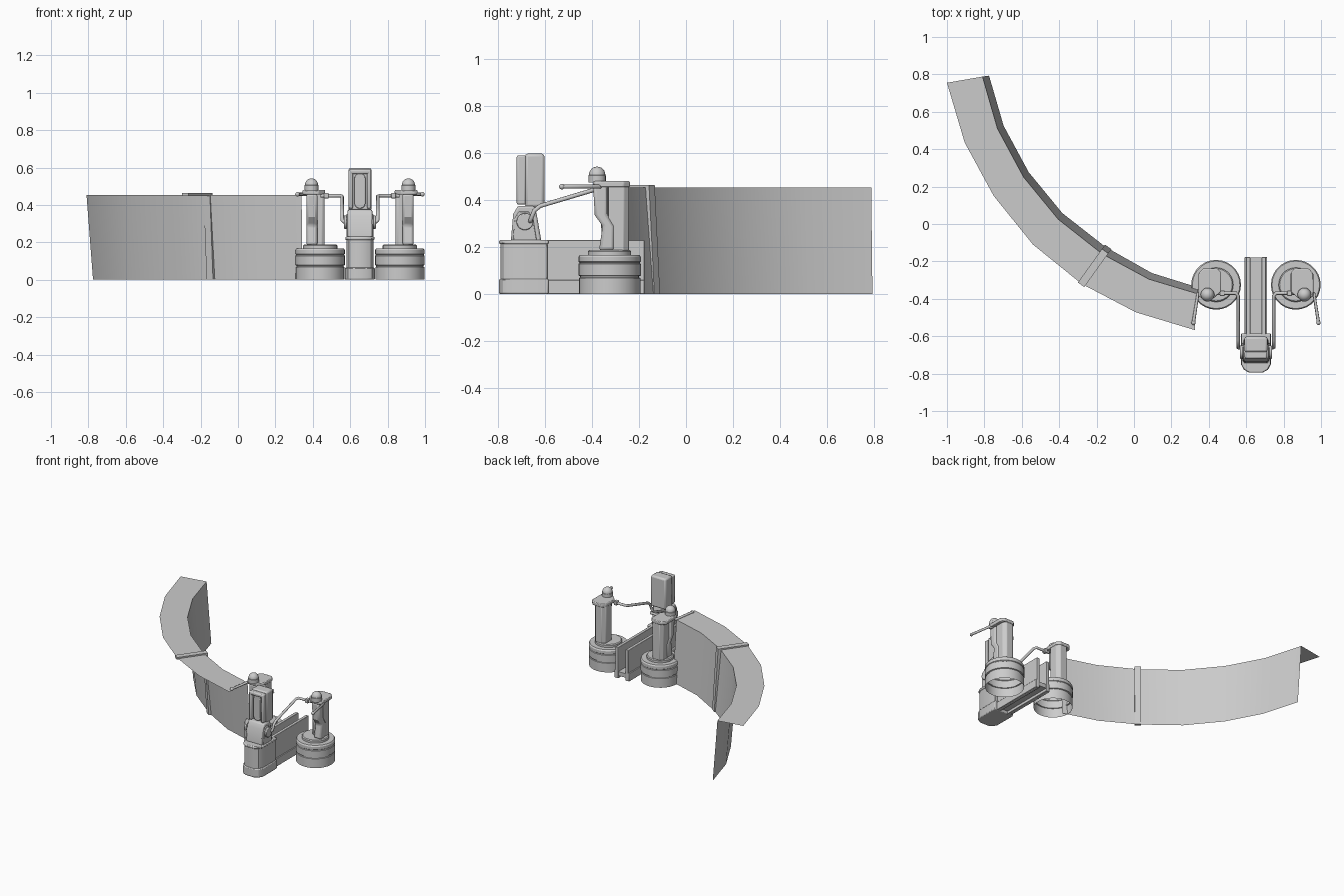
import bpy, bmesh, math
from mathutils import Vector

if "Cube" in bpy.data.objects:
    bpy.data.objects.remove(bpy.data.objects["Cube"])

X0 = 0.652                                   # mirror plane of the machine


def make(name, verts, faces, bevel=0.0, seg=2):
    me = bpy.data.meshes.new(name)
    me.from_pydata([tuple(v) for v in verts], [], faces)
    bm = bmesh.new()
    bm.from_mesh(me)
    bmesh.ops.recalc_face_normals(bm, faces=bm.faces)
    bm.to_mesh(me)
    bm.free()
    ob = bpy.data.objects.new(name, me)
    bpy.context.collection.objects.link(ob)
    if bevel:
        m = ob.modifiers.new("bevel", 'BEVEL')
        m.width, m.segments, m.limit_method = bevel, seg, 'ANGLE'
        m.angle_limit = math.radians(40)
    bpy.ops.object.select_all(action='DESELECT')
    bpy.context.view_layer.objects.active = ob
    ob.select_set(True)
    bpy.ops.object.shade_smooth_by_angle(angle=math.radians(30))
    return ob


def prism(name, pts, a, b, axis='z', bevel=0.0):
    """Extrude a polygon from a to b: 'z' takes (x, y), 'x' takes (y, z), 'y' takes (x, z)."""
    put = {'z': lambda p, t: (p[0], p[1], t),
           'x': lambda p, t: (t, p[0], p[1]),
           'y': lambda p, t: (p[0], t, p[1])}[axis]
    n = len(pts)
    verts = [put(p, t) for t in (a, b) for p in pts]
    faces = [tuple(range(n)), tuple(range(n, 2 * n))]
    faces += [(i, (i + 1) % n, n + (i + 1) % n, n + i) for i in range(n)]
    return make(name, verts, faces, bevel)


def box(name, x0, x1, y0, y1, z0, z1, bevel=0.004):
    return prism(name, [(x0, y0), (x1, y0), (x1, y1), (x0, y1)], z0, z1, 'z', bevel)


def lathe(name, cx, cy, prof, n=24):
    """Spin an open (radius, z) profile; radius 0 closes into a cap."""
    verts, faces = [], []
    for r, z in prof:
        for i in range(n):
            a = 2 * math.pi * i / n
            verts.append((cx + r * math.cos(a), cy + r * math.sin(a), z))
    for k in range(len(prof) - 1):
        for i in range(n):
            j = (i + 1) % n
            faces.append((k * n + i, k * n + j, (k + 1) * n + j, (k + 1) * n + i))
    ob = make(name, verts, faces)
    bm = bmesh.new()
    bm.from_mesh(ob.data)
    bmesh.ops.remove_doubles(bm, verts=bm.verts, dist=1e-5)
    bmesh.ops.recalc_face_normals(bm, faces=bm.faces)
    bm.to_mesh(ob.data)
    bm.free()
    return ob


def rod(name, pts, r):
    cu = bpy.data.curves.new(name, 'CURVE')
    cu.dimensions, cu.bevel_depth, cu.bevel_resolution = '3D', r, 2
    cu.use_fill_caps = True
    sp = cu.splines.new('POLY')
    sp.points.add(len(pts) - 1)
    for p, c in zip(sp.points, pts):
        p.co = (*c, 1)
    ob = bpy.data.objects.new(name, cu)
    bpy.context.collection.objects.link(ob)


def disc_x(name, x0, x1, cy, cz, r, n=20):
    prism(name, [(cy + r * math.cos(2 * math.pi * i / n), cz + r * math.sin(2 * math.pi * i / n))
                 for i in range(n)], x0, x1, 'x', 0.004)


# Curved wall sheet with its flat shelf
outer = [(-1, .755), (-.905, .435), (-.75, .15), (-.54, -.11), (-.28, -.32), (.01, -.472), (.325, -.567)]
inner = [(-.81, .788), (-.73, .51), (-.59, .25), (-.405, .025), (-.17, -.16), (.08, -.295), (.34, -.373)]
foot = [(-.775, .793), (-.697, .525), (-.563, .277), (-.383, .058), (-.153, -.122), (.095, -.262), (.345, -.34)]
n = len(outer)
verts = [(x, y, z) for row, z in ((outer, .453), (inner, .453), (foot, 0)) for x, y in row]
make("curved_wall", verts, [(k * n + i, k * n + i + 1, (k + 1) * n + i + 1, (k + 1) * n + i)
                            for k in (0, 1) for i in range(n - 1)])

# Seam strip bent over shelf and wall
o, d, t = Vector((-.283, -.325, 0)), Vector((.58, .81, 0)), Vector((.81, -.58, 0))
prof = [(0, .447), (0, .463), (.222, .463), (.25, 0), (.228, 0), (.2, .447)]
verts = [o + d * u + t * w + Vector((0, 0, z)) for w in (-.021, .021) for u, z in prof]
make("seam_strip", verts, [tuple(range(6)), tuple(range(6, 12))] +
     [(i, (i + 1) % 6, 6 + (i + 1) % 6, 6 + i) for i in range(6)])


# Central plinth: rounded nose block and rear channel
def nose(w, y0, y1, c):
    return [(X0 - w, y1), (X0 - w, y0 + c), (X0 - w + c * .35, y0 + c * .35), (X0 - w + c, y0),
            (X0 + w - c, y0), (X0 + w - c * .35, y0 + c * .35), (X0 + w, y0 + c), (X0 + w, y1)]


prism("nose_base", nose(.08, -.795, -.585, .045), 0, .065, 'z', .006)
prism("nose_block", nose(.073, -.79, -.59, .045), .06, .215, 'z', .004)
prism("nose_cap", nose(.078, -.795, -.585, .045), .212, .23, 'z', .006)
for s, tag in ((-1, "left"), (1, "right")):
    xs = sorted((X0 + s * .03, X0 + s * .053))
    box(f"channel_side_{tag}", *xs, -.6, -.177, 0, .23, .003)
    xs = sorted((X0 + s * .05, X0 + s * .06))
    box(f"channel_skirt_{tag}", *xs, -.6, -.177, 0, .06, .003)
box("channel_floor", X0 - .032, X0 + .032, -.6, -.18, .02, .05, 0)

# Swivel housing, pivot bosses and upper head
prism("swivel_housing", [(-.745, .225), (-.735, .34), (-.715, .375), (-.645, .375), (-.635, .34), (-.615, .225)],
      X0 - .066, X0 + .066, 'x', .008)
for s, tag in ((-1, "left"), (1, "right")):
    side = [(-.735, .228), (-.73, .32), (-.71, .352), (-.67, .352), (-.65, .32), (-.635, .228)]
    xs = sorted((X0 + s * .05, X0 + s * .072))
    prism(f"housing_cheek_{tag}", side, *xs, 'x', .004)
    xs = sorted((X0 + s * .06, X0 + s * .085))
    disc_x(f"pivot_boss_{tag}", *xs, -.685, .308, .036)
box("head_back", X0 - .062, X0 + .062, -.685, -.602, .368, .597, .012)
for s, tag in ((-1, "left"), (1, "right")):
    xs = sorted((X0 + s * .038, X0 + s * .06))
    box(f"head_frame_{tag}", *xs, -.72, -.68, .38, .59, .008)
box("head_frame_top", X0 - .06, X0 + .06, -.72, -.68, .565, .59, .008)
panel = [(X0 + sx * .03 * math.cos(a), zc + .03 * math.sin(a)) for zc, sx, lo in ((.54, 1, 0), (.41, 1, math.pi))
         for a in [lo + math.pi * i / 6 for i in range(7)]]
prism("head_panel", panel, -.71, -.67, 'y', .005)

# Two side stations, mirrored about the plinth
for s, tag in ((1, "left"), (-1, "right")):
    def mx(x):
        return X0 + s * (x - X0)

    def mbox(name, x0, x1, *rest):
        return box(f"{name}_{tag}", *sorted((mx(x0), mx(x1))), *rest)

    # Round drum, open underneath
    lathe(f"drum_{tag}", mx(.439), -.325,
          [(.131, 0), (.131, .068), (.126, .07), (.126, .076), (.133, .079), (.133, .128), (.129, .131),
           (.129, .135), (.133, .138), (.133, .158), (.127, .167), (.092, .167), (.092, .182), (.086, .188), (0, .188)], 28)
    # Upright column and bent front leg
    outline = [(.37, -.33), (.37, -.265), (.39, -.243), (.44, -.243), (.463, -.265), (.463, -.325), (.45, -.335)]
    prism(f"column_{tag}", [(mx(x), y) for x, y in outline], .185, .47, 'z', .004)
    leg = [(-.37, .185), (-.355, .29), (-.388, .335), (-.395, .46), (-.335, .46), (-.335, .34), (-.305, .29), (-.305, .185)]
    xs = sorted((mx(.365), mx(.425)))
    prism(f"front_leg_{tag}", leg, *xs, 'x', .012)
    # Cap plate and dome
    cap = [(.345, -.385), (.345, -.265), (.37, -.238), (.445, -.238), (.466, -.26), (.466, -.36), (.43, -.395), (.36, -.395)]
    prism(f"cap_plate_{tag}", [(mx(x), y) for x, y in cap], .455, .48, 'z', .005)
    dome = [(.037, .475), (.037, .505)]
    dome += [(.035 * math.cos(math.pi * i / 12), .507 + .035 * math.sin(math.pi * i / 12)) for i in range(7)]
    lathe(f"dome_{tag}", mx(.393), -.378, dome, 20)
    # Grip bar with a rounded tip
    rod(f"grip_bar_{tag}", [(mx(.37), -.365, .457), (mx(.342), -.372, .457), (mx(.318), -.525, .457)], .009)
    lathe(f"grip_tip_{tag}", mx(.318), -.528,
          [(.012 * math.cos(a), .457 + .012 * math.sin(a)) for a in [math.pi * (i / 8 - .5) for i in range(9)]], 12)
    # Cranked link to the swivel housing
    rod(f"link_arm_{tag}", [(mx(.44), -.37, .449), (mx(.545), -.37, .449), (mx(.557), -.385, .445),
                            (mx(.557), -.62, .375), (mx(.557), -.645, .355), (mx(.557), -.66, .318),
                            (mx(.565), -.662, .31), (mx(.6), -.662, .31)], .0095)
    mbox("link_socket", .46, .485, -.385, -.355, .435, .465, .004)
